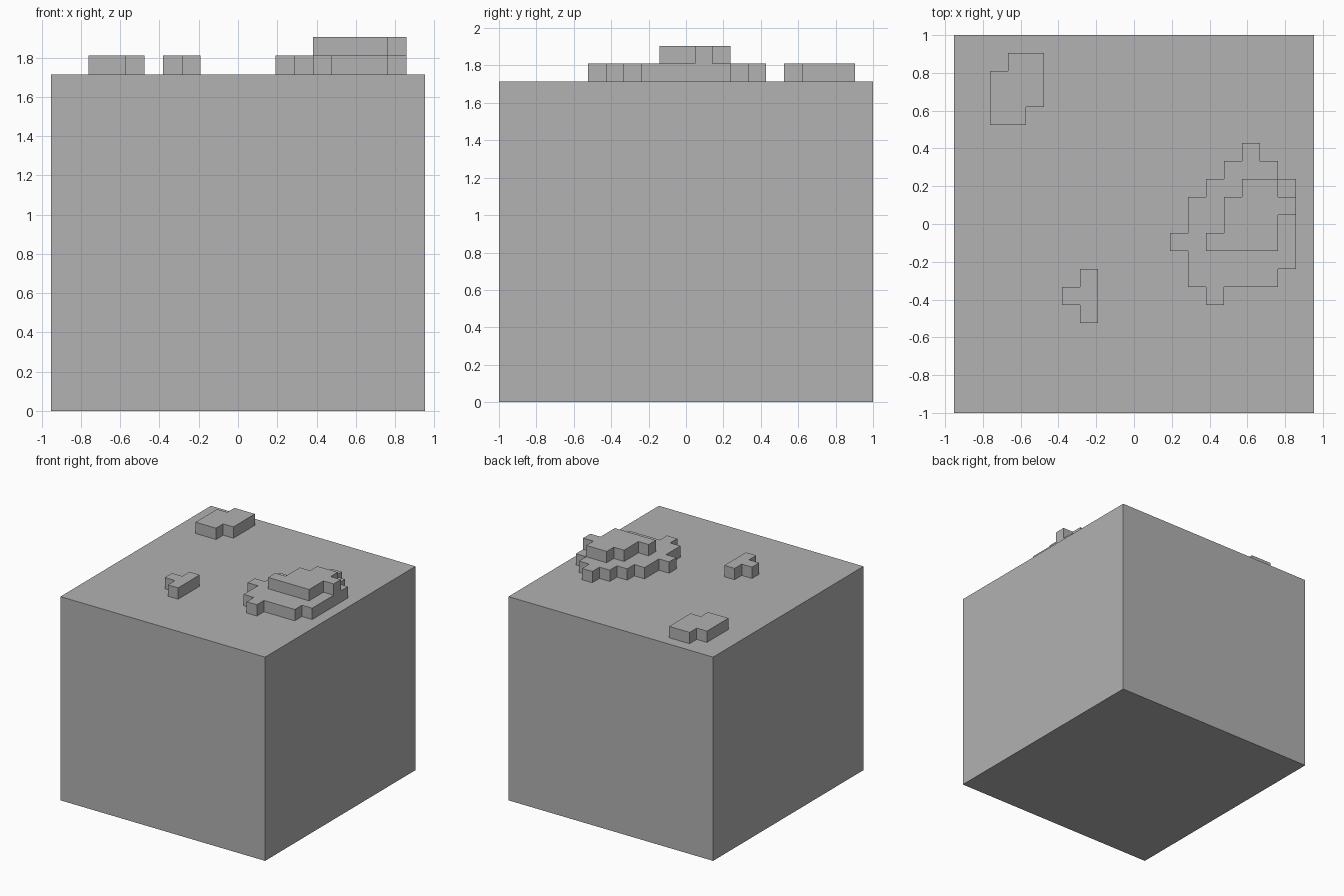
import bpy
import bmesh
import math

if "Cube" in bpy.data.objects:
    bpy.data.objects.remove(bpy.data.objects["Cube"], do_unlink=True)

# The model sits on a grid of cells: 20 wide, 21 deep, 18 high
U = 2 / 21
WIDE, DEEP, HIGH = 20, 21, 18

stone = bpy.data.materials.new("plain_grey")
stone.use_nodes = True
grey = (0.445, 0.445, 0.445, 1)
stone.diffuse_color = grey
stone.node_tree.nodes["Principled BSDF"].inputs["Base Color"].default_value = grey


def terrace(name, level, height, first_row, rows):
    """Stepped slab: each row gives the first and last grid line it spans in x."""
    bm = bmesh.new()
    for j, (start, end) in enumerate(rows, first_row):
        for i in range(start, end):
            corners = [(i, j), (i + 1, j), (i + 1, j + 1), (i, j + 1)]
            bm.faces.new([bm.verts.new(((x - WIDE / 2) * U, (y - DEEP / 2) * U, level * U))
                          for x, y in corners])
    bmesh.ops.remove_doubles(bm, verts=bm.verts[:], dist=U / 100)
    raised = bmesh.ops.extrude_face_region(bm, geom=bm.faces[:])["geom"]
    bmesh.ops.translate(bm, vec=(0, 0, height * U),
                        verts=[g for g in raised if isinstance(g, bmesh.types.BMVert)])
    bmesh.ops.recalc_face_normals(bm, faces=bm.faces[:])
    # Merge the cells into clean flat faces
    bmesh.ops.dissolve_limit(bm, angle_limit=math.radians(1),
                             verts=bm.verts[:], edges=bm.edges[:])
    mesh = bpy.data.meshes.new(name)
    bm.to_mesh(mesh)
    bm.free()
    mesh.materials.append(stone)
    obj = bpy.data.objects.new(name, mesh)
    bpy.context.collection.objects.link(obj)
    return obj


# Main block
terrace("base_block", 0, HIGH, 0, [(0, WIDE)] * DEEP)

# Two low patches on top
terrace("back_right_patch", HIGH, 1, 16, [(2, 4), (2, 5), (2, 5), (3, 5)])
terrace("small_patch", HIGH, 1, 5, [(7, 8), (6, 8), (7, 8)])

# Two-step mound
terrace("mound_lower_step", HIGH, 1, 6,
        [(14, 15), (13, 18), (13, 19), (12, 19), (13, 19),
         (13, 19), (14, 19), (15, 18), (16, 17)])
terrace("mound_upper_step", HIGH + 1, 1, 9,
        [(14, 18), (15, 18), (15, 19), (16, 18)])
